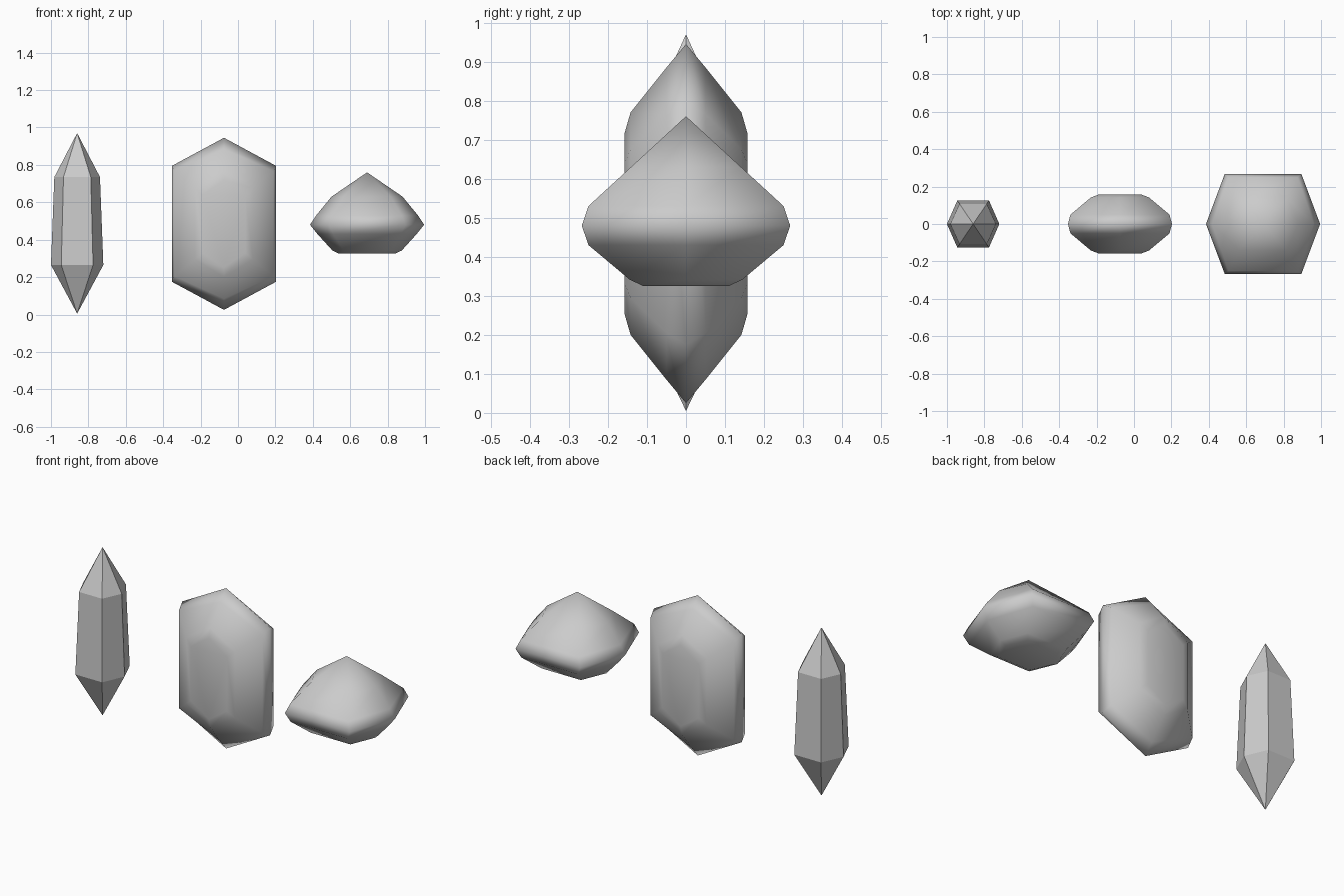
import bpy, bmesh
from mathutils import Vector

if "Cube" in bpy.data.objects:
    bpy.data.objects.remove(bpy.data.objects["Cube"])


def hexagon(tip, side, half):
    """Six outline points: two tips on the first axis, four corners."""
    return [(tip, 0), (side, half), (-side, half), (-tip, 0), (-side, -half), (side, -half)]


def crystal(name, centre, rings, place, start=None, end=None, smooth=False):
    """Bridge hexagonal rings (height, tip, side, half); close with a point or a flat cap."""
    bm = bmesh.new()
    loops = []
    for h, tip, side, half in rings:
        loops.append([bm.verts.new(place(u, v, h)) for u, v in hexagon(tip, side, half)])
    for a, b in zip(loops, loops[1:]):
        for i in range(6):
            j = (i + 1) % 6
            bm.faces.new((a[i], a[j], b[j], b[i]))
    for loop, point in ((loops[0], start), (loops[-1], end)):
        if point is None:
            bm.faces.new(loop)
        else:
            apex = bm.verts.new(place(0, 0, point))
            for i in range(6):
                bm.faces.new((loop[i], loop[(i + 1) % 6], apex))
    bmesh.ops.recalc_face_normals(bm, faces=bm.faces)
    for f in bm.faces:
        f.smooth = smooth
    mesh = bpy.data.meshes.new(name)
    bm.to_mesh(mesh)
    bm.free()
    ob = bpy.data.objects.new(name, mesh)
    ob.location = Vector(centre)
    bpy.context.collection.objects.link(ob)
    return ob


def upright(u, v, h):
    return (u, v, h)


def facing_front(u, v, h):
    return (v, h, u)


# slim pointed crystal, slightly tapered
crystal("slim_crystal", (-0.86, 0, 0),
        [(0.265, 0.14, 0.085, 0.125), (0.735, 0.122, 0.073, 0.108)],
        upright, start=0.005, end=0.97)

# tall tablet crystal, mirrored front and back
half_rings = [(0.157, 0.233, 0.155, 0.115), (0.142, 0.285, 0.19, 0.155),
              (0.05, 0.40, 0.28, 0.265)]
tablet = [(-h, *r) for h, *r in half_rings] + [(0, 0.46, 0.31, 0.278)]
tablet += half_rings[::-1]
crystal("tablet_crystal", (-0.075, 0, 0.485), tablet, facing_front, smooth=True)

# wide gem with flat base and pointed crown
crystal("wide_gem", (0.69, 0, 0),
        [(0.325, 0.15, 0.10, 0.11), (0.342, 0.185, 0.125, 0.145),
         (0.43, 0.265, 0.18, 0.25), (0.48, 0.305, 0.205, 0.267),
         (0.53, 0.272, 0.185, 0.25), (0.63, 0.19, 0.127, 0.141)],
        upright, end=0.76, smooth=True)
